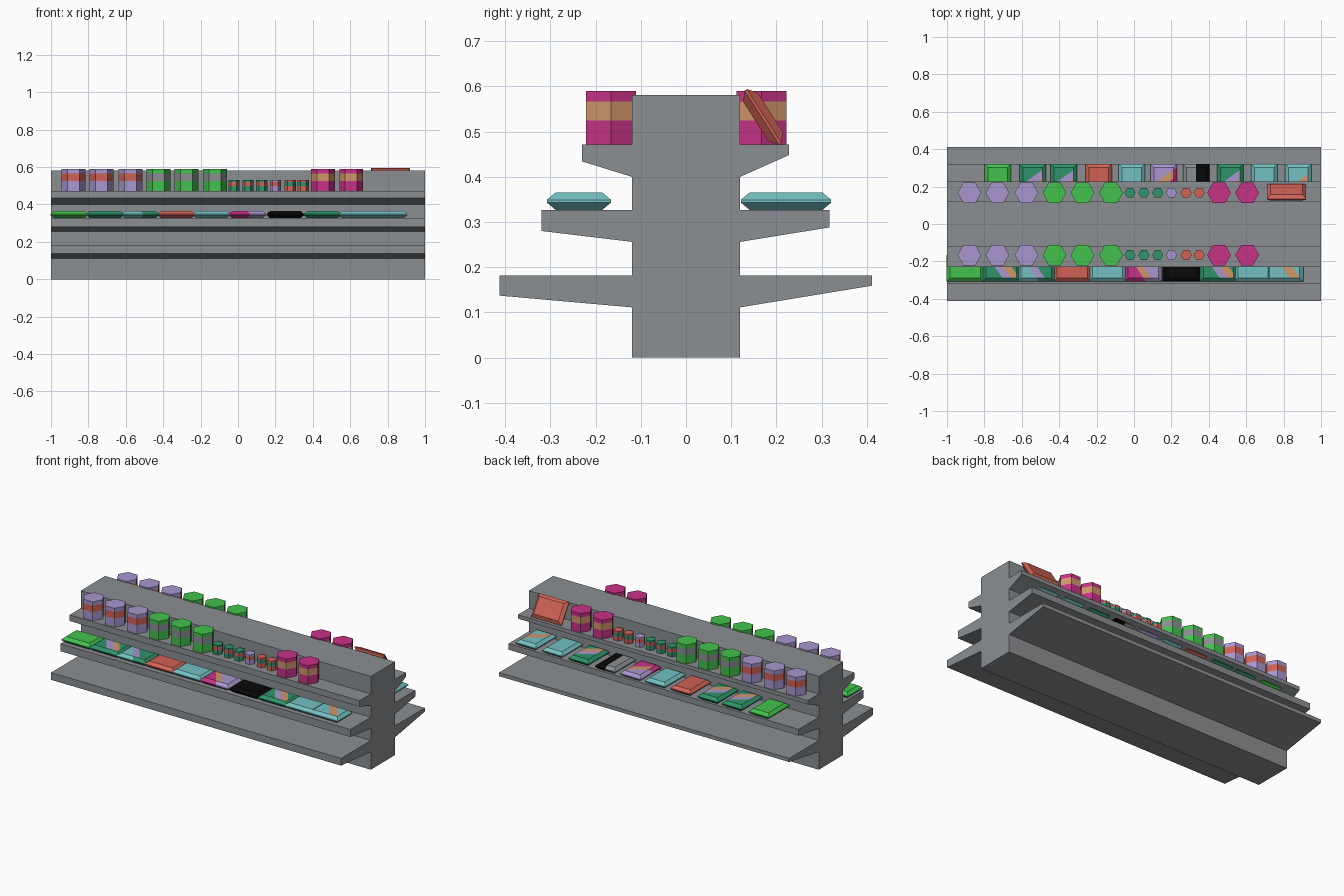
import bpy, bmesh, math
from mathutils import Vector

if "Cube" in bpy.data.objects:
    bpy.data.objects.remove(bpy.data.objects["Cube"])


def linear(c):
    c /= 255
    return c / 12.92 if c <= 0.04045 else ((c + 0.055) / 1.055) ** 2.4


# One flat material per colour
COLOURS = {
    "shelf_grey": (139, 143, 146), "bright_green": (66, 194, 76),
    "dark_green": (48, 148, 106), "lavender": (168, 150, 206),
    "coral_red": (208, 98, 86), "teal_blue": (116, 192, 194),
    "magenta": (200, 50, 136), "tan_orange": (208, 150, 106),
    "black": (8, 8, 8),
}
NAMES = list(COLOURS)
MATS = []
for n, rgb in COLOURS.items():
    m = bpy.data.materials.new(n)
    m.diffuse_color = (*[linear(c) for c in rgb], 1)
    m.use_nodes = True
    m.node_tree.nodes["Principled BSDF"].inputs["Base Color"].default_value = m.diffuse_color
    MATS.append(m)
GREY, GREEN, DARK, LAV, RED, TEAL, MAG, TAN, BLACK = range(9)


def finish(bm, name, loc=(0, 0, 0), rot=(0, 0, 0)):
    bmesh.ops.recalc_face_normals(bm, faces=bm.faces)
    me = bpy.data.meshes.new(name)
    bm.to_mesh(me)
    bm.free()
    for m in MATS:
        me.materials.append(m)
    ob = bpy.data.objects.new(name, me)
    ob.location, ob.rotation_euler = loc, rot
    bpy.context.collection.objects.link(ob)
    return ob


def loft(bm, rings):
    """Skin a stack of rings of points and cap both ends."""
    rings = [[bm.verts.new(p) for p in r] for r in rings]
    k = len(rings[0])
    for a, b in zip(rings, rings[1:]):
        for i in range(k):
            j = (i + 1) % k
            bm.faces.new((a[i], a[j], b[j], b[i]))
    bm.faces.new(rings[0][::-1])
    bm.faces.new(rings[-1])


# Shelf unit: one cross-section (y, z) swept along x
def shelf_side(s, tiers):
    pts = [(s * 0.12, 0)]
    for depth, z_root, z_tip, z_top in tiers:
        pts += [(s * 0.12, z_root), (s * depth, z_tip), (s * depth, z_top), (s * 0.12, z_top)]
    return pts + [(s * 0.12, 0.581)]


back = shelf_side(1, [(0.412, 0.111, 0.159, 0.182), (0.318, 0.256, 0.288, 0.327), (0.228, 0.4, 0.448, 0.472)])
front = shelf_side(-1, [(0.413, 0.111, 0.137, 0.182), (0.32, 0.256, 0.28, 0.327), (0.23, 0.4, 0.434, 0.472)])
profile = back + front[::-1]
bm = bmesh.new()
loft(bm, [[(x, y, z) for y, z in profile] for x in (-1, 1)])
finish(bm, "shelf_unit")


# Six-sided cans with a coloured label band
def can(name, x, y, r, h, body, label):
    bm = bmesh.new()
    lo, hi = (0.45 * h, 0.8 * h)
    loft(bm, [[(r * math.cos(i * math.pi / 3), r * math.sin(i * math.pi / 3), z) for i in range(6)]
              for z in (0, lo, hi, h)])
    for f in bm.faces:
        f.material_index = label if lo < f.calc_center_median().z < hi else body
    finish(bm, name, (x, y, 0.472))


CANS = [((-0.88, -0.73, -0.575), 0.0635, 0.118, LAV, RED),
        ((-0.425, -0.275, -0.123), 0.0635, 0.118, GREEN, GREY),
        ((-0.022, 0.053, 0.127), 0.03, 0.06, DARK, RED),
        ((0.2,), 0.03, 0.06, LAV, RED),
        ((0.279, 0.349), 0.03, 0.06, RED, DARK),
        ((0.455, 0.605), 0.0635, 0.118, MAG, TAN)]
for side, y in (("front", -0.166), ("back", 0.167)):
    for xs, r, h, body, label in CANS:
        for x in xs:
            can(side + "_can", x, y, r, h, body, label)


# Flat packets with chamfered rims; bands are diagonal colour areas across the top
def packet(name, loc, bands, rot=(0, 0, 0), k=0.5, along=1.0, length=0.2):
    hx, hy = length / 2, 0.071
    bm = bmesh.new()
    loft(bm, [[(sx * (hx - i), sy * (hy - i), z) for sx, sy in ((-1, -1), (1, -1), (1, 1), (-1, 1))]
              for i, z in ((0.019, -0.019), (0, -0.003), (0, 0.003), (0.019, 0.019))])
    n = Vector((along / hx, k / hy, 0))
    for end, _ in bands[:-1]:
        bmesh.ops.bisect_plane(bm, geom=bm.verts[:] + bm.edges[:] + bm.faces[:],
                               plane_co=n * end / n.length_squared, plane_no=n)
    bm.normal_update()
    for f in bm.faces:
        u = n.dot(f.calc_center_median())
        i = next(j for j, (end, _) in enumerate(bands) if u < end)
        if f.normal.z < 0.9 and i > 0:      # rims show only the end colours
            i = len(bands) - 1
        f.material_index = bands[i][1]
    finish(bm, name, loc, rot)


def plain(c):
    return [(99, c)]


GREENS = [(-0.3, DARK), (0.15, LAV), (0.6, TAN), (99, DARK)]
MIXED = [(-0.35, TEAL), (0.1, LAV), (99, DARK)]
PINK = [(-0.35, MAG), (0.05, TAN), (99, LAV)]
SKY = [(-0.1, TEAL), (0.45, TAN), (99, TEAL)]
Z = 0.346

# Front row lies lengthwise
for x, b in ((-0.902, plain(GREEN)), (-0.71, GREENS), (-0.522, MIXED), (-0.33, plain(RED)),
             (-0.142, plain(TEAL)), (0.05, PINK), (0.253, plain(BLACK)), (0.452, GREENS),
             (0.636, plain(TEAL)), (0.805, SKY)):
    packet("front_packet", (x, -0.237, Z), b)

# Back row is turned across the shelf
TURN = (0, 0, -math.pi / 2)
for x, b in ((-0.728, plain(GREEN)), (-0.542, GREENS), (-0.375, GREENS), (-0.188, plain(RED)),
             (-0.012, plain(TEAL)), (0.158, [(-0.3, LAV), (0.15, TAN), (99, MAG)]),
             (0.515, GREENS), (0.696, plain(TEAL)), (0.878, SKY)):
    packet("back_packet", (x, 0.2215, Z), b, TURN)
packet("two_tone_packet", (0.332, 0.2215, Z), [(0, GREY), (99, BLACK)], TURN, k=1, along=0)

# Packet leaning against the spine on the upper back shelf
packet("leaning_packet", (0.816, 0.1705, 0.5325), plain(RED), (math.radians(-57.5), 0, 0), length=0.208)
